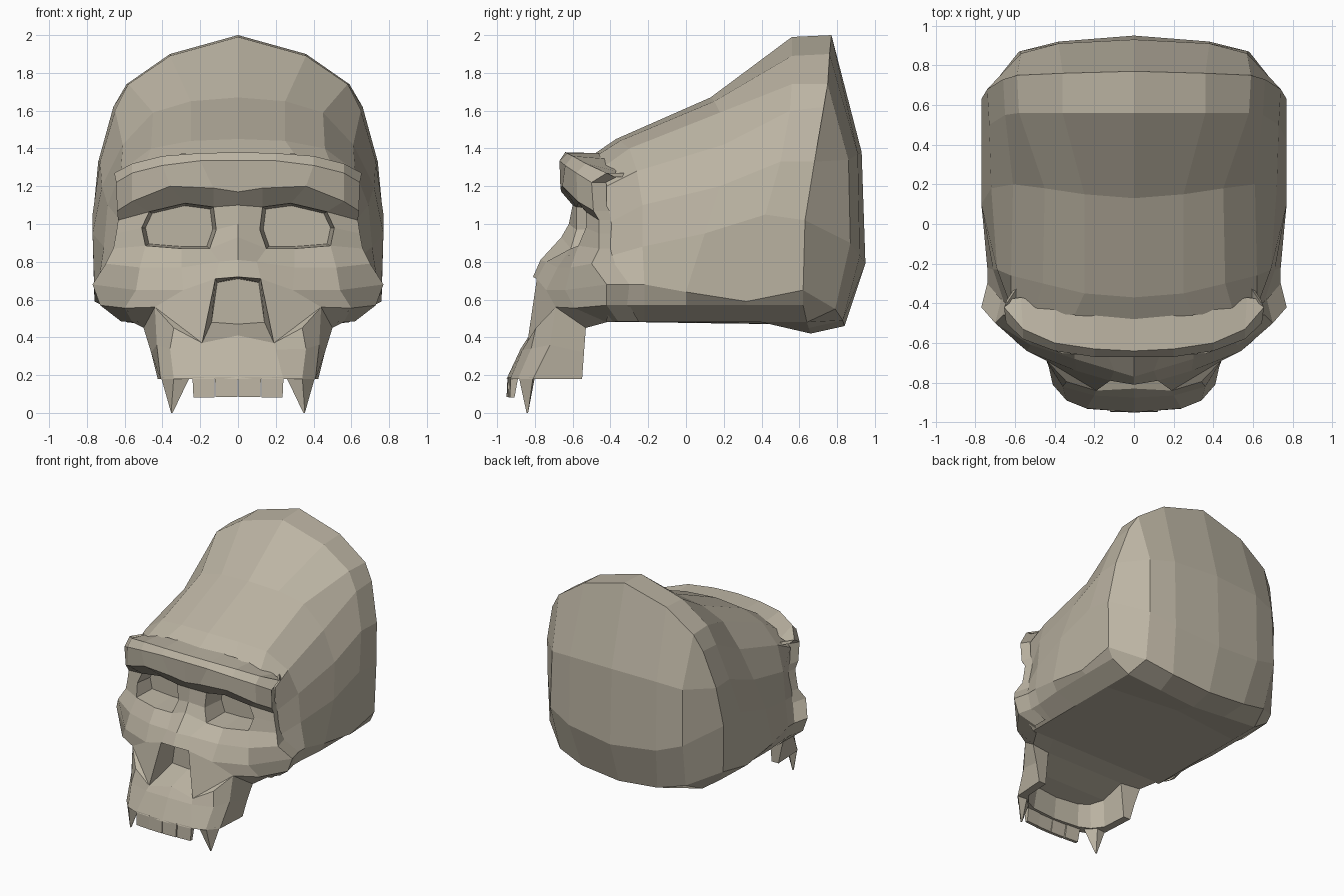
import bpy, bmesh
from mathutils import Vector as V

if "Cube" in bpy.data.objects:
    bpy.data.objects.remove(bpy.data.objects["Cube"])

bone = bpy.data.materials.new("bone")
bone.diffuse_color = (0.5, 0.455, 0.365, 1)
bone.use_nodes = True
bone.node_tree.nodes["Principled BSDF"].inputs["Base Color"].default_value = bone.diffuse_color


def grid(bm, rows, flip=False, skip=()):
    """Skin rows of points with quads, leaving out the (row, column) cells in skip."""
    vs = [[bm.verts.new(p) for p in r] for r in rows]
    for r in range(len(rows) - 1):
        for c in range(len(rows[0]) - 1):
            if (r, c) not in skip:
                q = [vs[r][c], vs[r][c + 1], vs[r + 1][c + 1], vs[r + 1][c]]
                bm.faces.new(q[::-1] if flip else q)


def pocket(bm, rim, depth, back):
    """Walls running inward from a closed rim to a shrunken back wall."""
    mid = sum((V(p) for p in rim), V()) / len(rim)
    inner = [V((mid.x + (p[0] - mid.x) * back, depth, mid.z + (p[2] - mid.z) * back)) for p in rim]
    grid(bm, [list(rim) + [rim[0]], inner + [inner[0]]])
    bm.faces.new([bm.verts.new(p) for p in inner])


def finish(bm, name):
    """Weld, make the object and mirror the half across x."""
    bmesh.ops.remove_doubles(bm, verts=bm.verts, dist=0.001)
    bmesh.ops.dissolve_degenerate(bm, edges=bm.edges, dist=0.001)
    me = bpy.data.meshes.new(name)
    bm.to_mesh(me)
    bm.free()
    me.materials.append(bone)
    ob = bpy.data.objects.new(name, me)
    bpy.context.collection.objects.link(ob)
    m = ob.modifiers.new("mirror", 'MIRROR')
    m.use_clip = True
    m.merge_threshold = 0.002
    return ob


# Braincase: half sections from crest to cheek line, each closed by a flat base
def section(pts, base_y, base_z):
    x, y, z = pts[-1]
    return pts + [(x * 0.95, y, 0.57), (0.59, (y + base_y) / 2, 0.48), (0, base_y, base_z)]


front = section([(0, -.48, 1.375), (.3, -.46, 1.37), (.5, -.44, 1.3), (.62, -.42, 1.2),
                 (.61, -.42, 1.0), (.64, -.44, .82), (.74, -.4, .68)], -.45, .48)
temple = section([(0, -.37, 1.45), (.25, -.35, 1.44), (.46, -.3, 1.4), (.62, -.26, 1.28),
                  (.69, -.23, 1.1), (.71, -.23, .88), (.74, -.22, .68)], -.22, .48)
middle = section([(0, .13, 1.67), (.25, .15, 1.65), (.45, .18, 1.59), (.61, .2, 1.42),
                  (.72, .18, 1.2), (.77, .1, .95), (.76, 0, .64)], .1, .475)
crown = section([(0, .56, 1.99), (.36, .56, 1.89), (.58, .56, 1.74), (.65, .55, 1.6),
                 (.73, .5, 1.33), (.77, .42, 1.05), (.76, .32, .59)], .48, .47)
rim = section([(0, .77, 2.0), (.36, .76, 1.9), (.59, .75, 1.74), (.66, .73, 1.62),
               (.74, .68, 1.33), (.77, .63, 1.02), (.76, .62, .65)], .66, .42)
bm = bmesh.new()
grid(bm, [front, temple, middle, crown, rim])
# Back plate: vertical strips from the rim top down to the base
grid(bm, [rim[0:4],
          [(0, .93, 1.38), (.38, .91, 1.37), (.57, .86, 1.34), rim[4]],
          [(0, .95, .79), (.38, .92, .83), (.58, .87, .9), rim[5]],
          [(0, .84, .46), (.33, .83, .49), (.55, .79, .55), rim[6]],
          [rim[9], (.295, .65, .45), rim[8], rim[7]]])
for f in bm.faces:
    c = f.calc_center_median()
    if c.y > .66 and f.normal.y < 0:
        f.normal_flip()
bmesh.ops.remove_doubles(bm, verts=bm.verts, dist=0.001)
bmesh.ops.recalc_face_normals(bm, faces=bm.faces)
finish(bm, "braincase")

# Face: rows from the back of the brow down to the cheek edge
brow = [[(0, -.47, 1.375), (.2, -.46, 1.375), (.4, -.42, 1.345), (.57, -.37, 1.28), (.64, -.38, 1.25)],
        [(0, -.64, 1.38), (.2, -.63, 1.375), (.4, -.6, 1.36), (.56, -.53, 1.32), (.655, -.42, 1.27)],
        [(0, -.67, 1.335), (.2, -.67, 1.335), (.4, -.64, 1.31), (.56, -.58, 1.27), (.645, -.5, 1.22)],
        [(0, -.66, 1.17), (.13, -.665, 1.19), (.36, -.655, 1.2), (.56, -.575, 1.12), (.64, -.49, 1.07)]]
eyes = [[(0, -.6, 1.1), (.13, -.58, 1.09), (.28, -.57, 1.11), (.47, -.53, 1.065), (.635, -.46, 1.02)],
        [(0, -.62, 1.0), (.115, -.58, .97), (.3, -.57, .98), (.51, -.53, .98), (.645, -.46, .95)],
        [(0, -.66, .93), (.15, -.61, .87), (.3, -.61, .87), (.49, -.57, .885), (.66, -.46, .87)]]
cheek = [[(0, -.77, .81), (.1, -.74, .8), (.3, -.68, .77), (.52, -.61, .77), (.70, -.5, .79)],
         [(0, -.81, .72), (.12, -.79, .71), (.29, -.74, .65), (.54, -.64, .65), (.77, -.42, .68)],
         [(0, -.83, .41), (.19, -.84, .37), (.44, -.69, .56), (.6, -.59, .555), (.73, -.42, .57)]]
rows = brow + eyes + cheek
for r in rows:
    x, y, z = r[4]
    r.append((x - (.08 if z > 1.1 else .03), y + .12, z))
bm = bmesh.new()
grid(bm, rows, flip=True, skip={(4, 1), (4, 2), (5, 1), (5, 2), (8, 0)})
# Eye socket
pocket(bm, eyes[0][1:4] + [eyes[1][3]] + eyes[2][3:0:-1] + [eyes[1][1]], -.40, .9)
# Nose opening with walls and back plate
n0, n1, n2, n3 = cheek[1][0], cheek[1][1], cheek[2][1], cheek[2][0]
inner = [(0, -.62, .71), (.11, -.62, .69), (.14, -.62, .48), (0, -.62, .47)]
grid(bm, [[n0, n1, n2, n3], inner])
bm.faces.new([bm.verts.new(p) for p in inner[::-1]])
# Cheek underside and the corner panel beside the nose
grid(bm, [cheek[2][2:6], [(.5, -.53, .45), (.56, -.42, .48), (.62, -.36, .485), (.62, -.25, .485)]], flip=True)
corner = (.34, -.795, .45)
bm.faces.new([bm.verts.new(p) for p in (n2, corner, cheek[2][2])])
finish(bm, "face")

# Upper jaw: horseshoe wall, gum rim and hollow palate
top = [n3, n2, corner, cheek[2][2], (.5, -.53, .45)]
mid = [(0, -.875, .34), (.2, -.865, .335), (.36, -.82, .34), (.43, -.72, .36), (.46, -.54, .32)]
low = [(0, -.95, .18), (.24, -.93, .18), (.34, -.89, .18), (.41, -.81, .18), (.425, -.55, .18)]
gum = [(x * .86, y + .06 * (y < -.6), z) for x, y, z in low]
roof = [(x * .8, y + .08 * (y < -.6), .36 + (y + .9) * .25) for x, y, z in low]
ridge = [(0, y, z) for x, y, z in roof]
bm = bmesh.new()
grid(bm, [top, mid, low, gum, roof, ridge], flip=True)
bm.faces.new([bm.verts.new(r[4]) for r in (top, mid, low, gum, roof)])
grid(bm, [[ridge[4], roof[4], top[4]], [(0, -.42, .48), (.4, -.42, .48), (.56, -.42, .48)]], flip=True)
finish(bm, "upper_jaw")


# Teeth: a loft from a four-cornered root to a tip
def tooth(name, a, b):
    bm = bmesh.new()
    grid(bm, [a + a[:1], b + b[:1]], flip=True)
    bm.faces.new([bm.verts.new(p) for p in b[::-1]])
    finish(bm, name)


def block(x, y, z, w, d, slant=0):
    return [(x - w, y - d - slant, z), (x + w, y - d, z), (x + w, y + d, z), (x - w, y + d - slant, z)]


tooth("inner_incisor", block(.061, -.922, .19, .06, .02, .003), block(.061, -.935, .085, .058, .012, .003))
tooth("outer_incisor", block(.183, -.908, .19, .058, .02, .008), block(.18, -.92, .082, .056, .012, .008))
tooth("canine", [(.255, -.87, .19), (.34, -.885, .19), (.408, -.81, .19), (.33, -.80, .19)],
      block(.35, -.84, 0, .004, .004))
